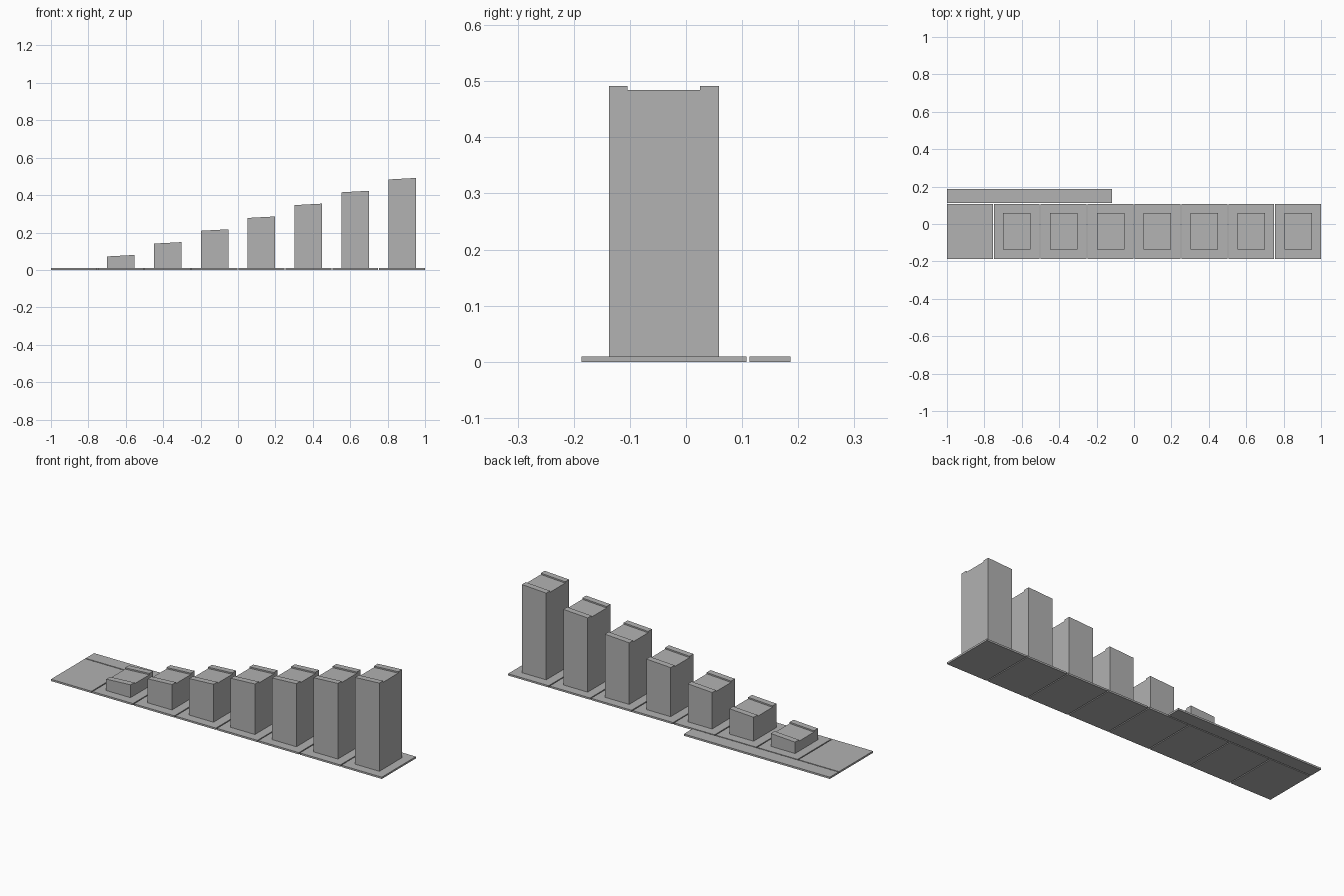
import bpy
import bmesh

cube = bpy.data.objects.get("Cube")
if cube:
    bpy.data.objects.remove(cube, do_unlink=True)

# Single grey material
grey = bpy.data.materials.new("plain grey")
grey.use_nodes = True
colour = (0.445, 0.445, 0.445, 1)
grey.diffuse_color = colour
grey.node_tree.nodes["Principled BSDF"].inputs["Base Color"].default_value = colour

# Shared proportions
U = 0.049
TILE_W, TILE_D, THICK = 5 * U, 6 * U, 0.2 * U
COUNT = 8
GAP = (2 - COUNT * TILE_W) / (COUNT - 1)
Y0 = -(TILE_D + GAP + 1.5 * U) / 2
KERB_W, KERB_H = 0.033, 0.0075
SLOPE = 0.008


def extrude_profile(name, profile, x0, x1, rise=0.0):
    """Sweep a (y, z) outline along x, lifting everything above the base by rise."""
    bm = bmesh.new()
    base = min(z for _, z in profile)
    low = [bm.verts.new((x0, y, z)) for y, z in profile]
    high = [bm.verts.new((x1, y, z + (rise if z > base else 0))) for y, z in profile]
    bm.faces.new(low)
    bm.faces.new(high[::-1])
    for i in range(len(profile)):
        j = (i + 1) % len(profile)
        bm.faces.new((low[i], high[i], high[j], low[j]))
    bmesh.ops.recalc_face_normals(bm, faces=bm.faces)
    mesh = bpy.data.meshes.new(name)
    bm.to_mesh(mesh)
    bm.free()
    mesh.materials.append(grey)
    obj = bpy.data.objects.new(name, mesh)
    bpy.context.collection.objects.link(obj)
    return obj


def slab(name, x0, x1, y0, y1):
    return extrude_profile(name, [(y0, 0), (y1, 0), (y1, THICK), (y0, THICK)], x0, x1)


# Row of base tiles, all but the first carrying a taller sloped block
for k in range(COUNT):
    x = -1 + k * (TILE_W + GAP)
    slab(f"base_tile_{k + 1}", x, x + TILE_W, Y0, Y0 + TILE_D)
    if k == 0:
        continue
    top = 0.072 + 0.0686 * (k - 1)
    floor = top - KERB_H
    a, b = Y0 + U, Y0 + 5 * U
    outline = [(a, THICK), (b, THICK), (b, top), (b - KERB_W, top),
               (b - KERB_W, floor), (a + KERB_W, floor),
               (a + KERB_W, top), (a, top)]
    extrude_profile(f"ramp_block_{k}", outline, x + U, x + 4 * U, SLOPE)

# Long strip behind the tiles
slab("back_strip", -1, -1 + 18 * U, Y0 + TILE_D + GAP, -Y0)
